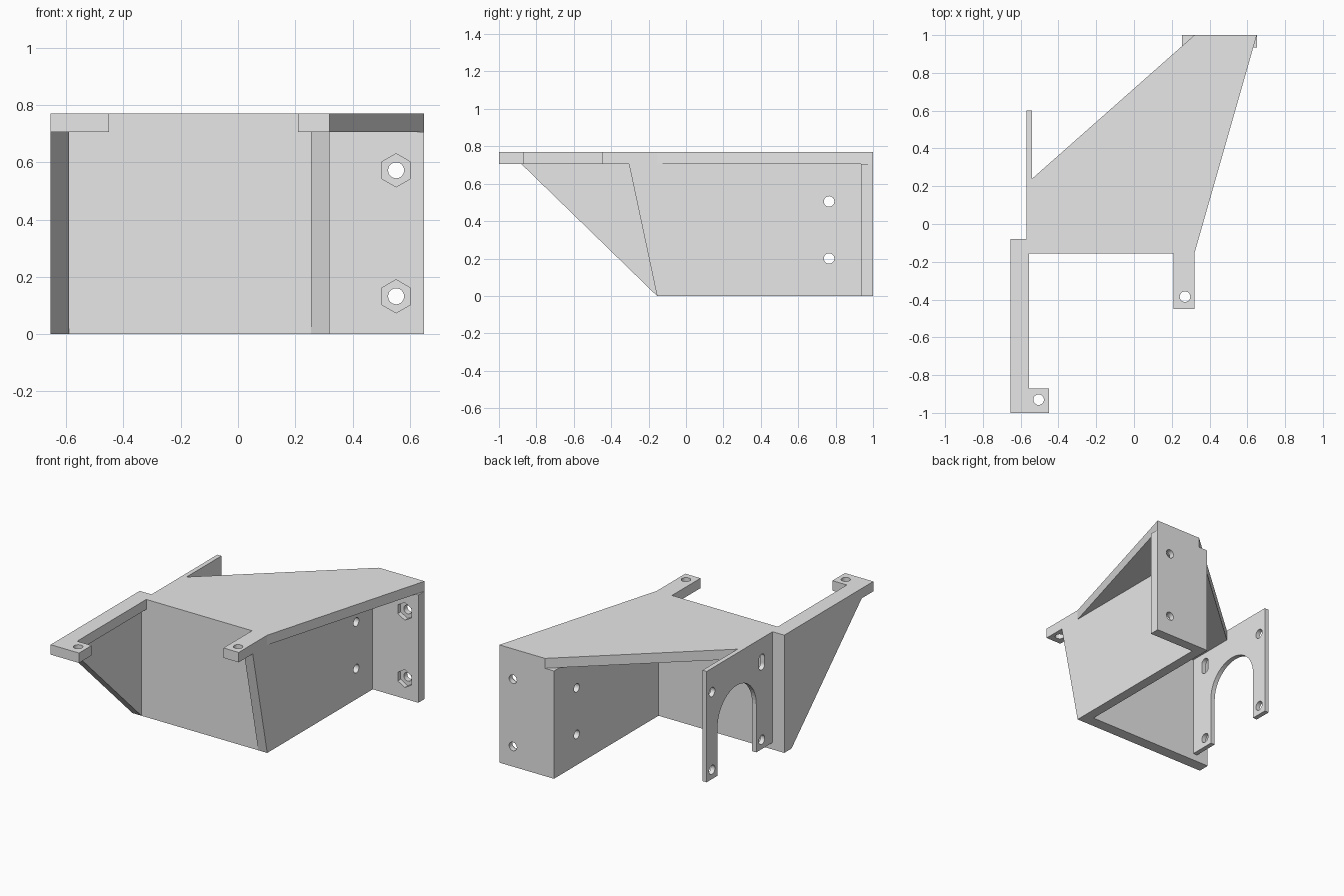
import bpy, bmesh, math

cube = bpy.data.objects.get("Cube")
if cube:
    bpy.data.objects.remove(cube, do_unlink=True)

grey = bpy.data.materials.new("light_grey")
grey.use_nodes = True
grey.diffuse_color = (0.8, 0.8, 0.8, 1)
grey.node_tree.nodes["Principled BSDF"].inputs["Base Color"].default_value = (0.8, 0.8, 0.8, 1)

PLACE = {
    "x": lambda u, v, d: (d, u, v),
    "y": lambda u, v, d: (u, d, v),
    "z": lambda u, v, d: (u, v, d),
}


def prism(name, outline, axis, low, high):
    """Extrude a flat outline along an axis."""
    bm = bmesh.new()
    face = bm.faces.new([bm.verts.new(PLACE[axis](u, v, low)) for u, v in outline])
    new = bmesh.ops.extrude_face_region(bm, geom=[face])["geom"]
    shift = PLACE[axis](0, 0, high - low)
    bmesh.ops.translate(bm, vec=shift, verts=[g for g in new if isinstance(g, bmesh.types.BMVert)])
    bmesh.ops.recalc_face_normals(bm, faces=bm.faces)
    mesh = bpy.data.meshes.new(name)
    bm.to_mesh(mesh)
    bm.free()
    mesh.materials.append(grey)
    obj = bpy.data.objects.new(name, mesh)
    bpy.context.collection.objects.link(obj)
    return obj


def box(u0, v0, u1, v1):
    return [(u0, v0), (u1, v0), (u1, v1), (u0, v1)]


def arc(u, v, r, start, end, n):
    angles = [start + (end - start) * i / n for i in range(n + 1)]
    return [(u + r * math.cos(a), v + r * math.sin(a)) for a in angles]


def ring(u, v, r, n=24):
    return arc(u, v, r, math.pi / 2, math.pi * 5 / 2, n)[:-1]


def slot(u, v, r, half):
    return arc(u, v + half, r, 0, math.pi, 12) + arc(u, v - half, r, math.pi, 2 * math.pi, 12)


def cut(obj, outline, axis, low, high):
    """Cut an outline through a part and discard the cutter."""
    cutter = prism("cutter", outline, axis, low, high)
    cutter.hide_render = True
    mod = obj.modifiers.new("hole", "BOOLEAN")
    mod.operation, mod.solver, mod.object = "DIFFERENCE", "EXACT", cutter
    bpy.context.view_layer.objects.active = obj
    bpy.ops.object.modifier_apply(modifier=mod.name)
    bpy.data.objects.remove(cutter, do_unlink=True)


TOP, UNDER = 0.77, 0.705
FRONT, INNER = -0.155, -0.08
HOLE = 0.028

# Top plate with its two forward mounting arms
top_plate = prism("top_plate", [
    (-0.655, -1), (-0.45, -1), (-0.45, -0.87), (-0.555, -0.87),
    (-0.555, FRONT), (0.21, FRONT), (0.21, -0.45), (0.32, -0.45),
    (0.32, FRONT), (0.65, 1), (0.32, 1), (-0.57, 0.213),
    (-0.57, INNER), (-0.655, INNER)], "z", UNDER, TOP)
for x, y in ((-0.505, -0.93), (0.27, -0.385)):
    cut(top_plate, ring(x, y, HOLE), "z", UNDER - 0.1, TOP + 0.1)

# Front wall between the two side walls
prism("front_wall", box(-0.59, 0, 0.255, UNDER), "y", FRONT, INNER)

# Sloping gusset under the long arm
prism("right_gusset", [(-0.88, UNDER), (FRONT, 0), (INNER, 0), (INNER, UNDER)],
      "x", -0.655, -0.59)

# Long side wall with a small gusset at its front
side_wall = prism("left_side_wall", [(-0.305, UNDER), (FRONT, 0), (0.935, 0), (0.935, UNDER)],
                  "x", 0.255, 0.32)
for z in (0.2, 0.505):
    cut(side_wall, ring(0.765, z, HOLE), "x", 0.1, 0.5)

# Rear flange with hexagonal nut pockets
flange = prism("rear_flange", box(0.255, 0, 0.65, UNDER), "y", 0.935, 1)
for z in (0.132, 0.572):
    cut(flange, ring(0.552, z, 0.058, 6), "y", 0.9, 0.965)
    cut(flange, ring(0.552, z, HOLE), "y", 0.8, 1.1)

# Thin mounting plate with an arch open at the bottom
MID_Y, MID_Z, RADIUS, FOOT = 0.288, 0.36, 0.2, 0.045
mount = prism("motor_mount_plate",
              [(INNER, TOP), (INNER, FOOT), (MID_Y - RADIUS, FOOT)]
              + arc(MID_Y, MID_Z, RADIUS, math.pi, 0, 24)
              + [(MID_Y + RADIUS, FOOT), (0.6, FOOT), (0.6, TOP)],
              "x", -0.57, -0.54)
for side in (-1, 1):
    for level in (-1, 1):
        y, z = MID_Y + side * 0.257, MID_Z + level * 0.254
        shape = slot(y, z, 0.03, 0.022) if (side, level) == (-1, 1) else ring(y, z, 0.03)
        cut(mount, shape, "x", -0.65, -0.45)
